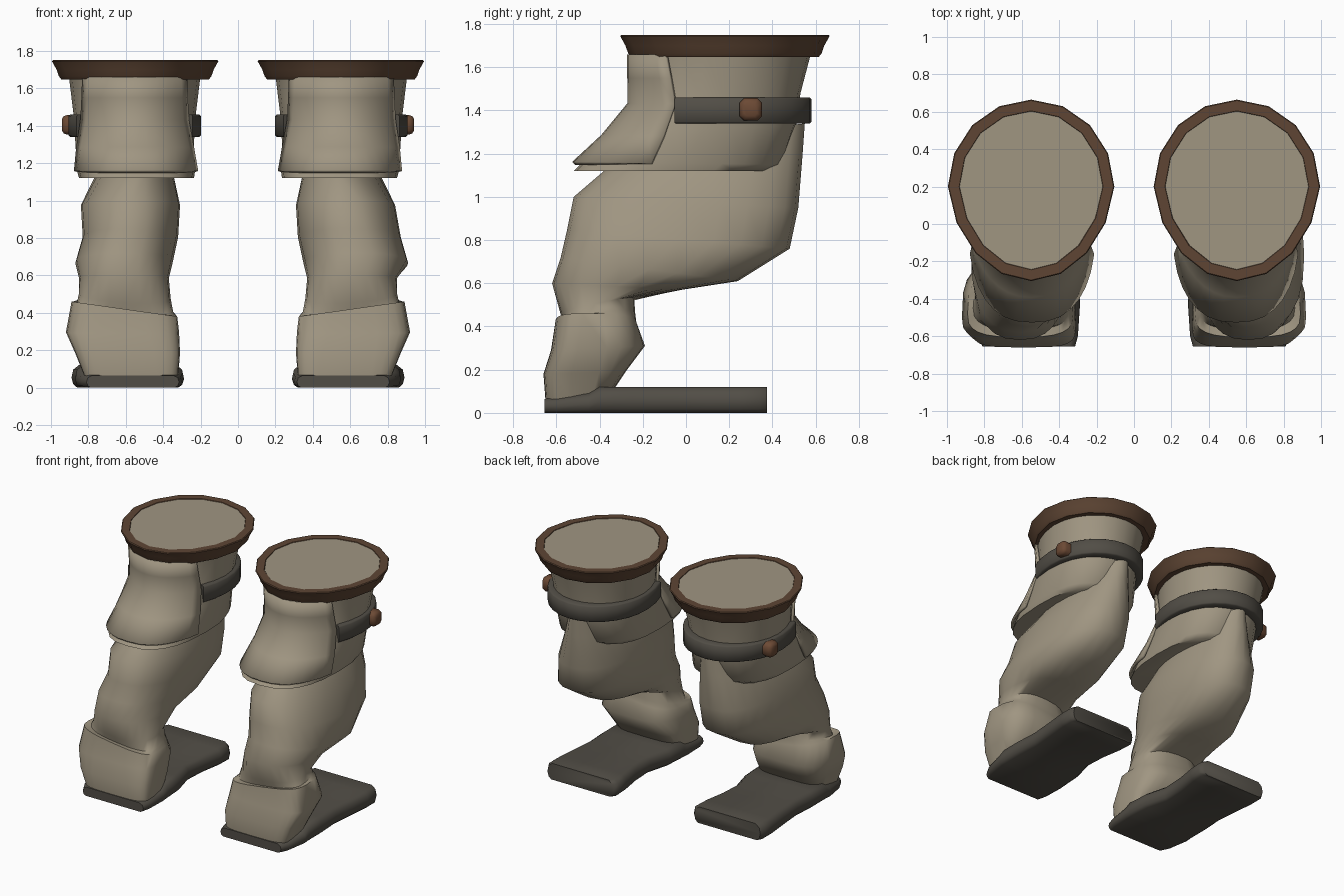
import bpy, bmesh, math

if "Cube" in bpy.data.objects:
    bpy.data.objects.remove(bpy.data.objects["Cube"])


def material(name, color):
    m = bpy.data.materials.new(name)
    m.diffuse_color = (*color, 1)
    m.use_nodes = True
    m.node_tree.nodes["Principled BSDF"].inputs["Base Color"].default_value = m.diffuse_color
    return m


CLOTH = material("beige_cloth", (0.35, 0.303, 0.222))
TRIM = material("dark_brown_trim", (0.112, 0.06, 0.034))
LEATHER = material("dark_grey_leather", (0.083, 0.075, 0.061))
STUD = material("brown_stud", (0.15, 0.068, 0.035))


def ring(x0, x1, yf, zf, yb, zb, yc=None, n=24, p=2.0, taper=0.0, arc=None,
         lift=0.0):
    """Egg-shaped section, tilted from the front point to the back point."""
    yc = (yf + yb) / 2 if yc is None else yc
    xc, hx = (x0 + x1) / 2, (x1 - x0) / 2
    a0, a1 = arc or (0, 360)
    count = n + 1 if arc else n
    pts = []
    for i in range(count):
        a = math.radians(a0 + (a1 - a0) * i / n)
        c, s = math.cos(a), math.sin(a)
        cx = math.copysign(abs(c) ** (2 / p), c)
        sy = math.copysign(abs(s) ** (2 / p), s)
        y = yc + sy * ((yb - yc) if s > 0 else (yc - yf))
        x = xc + hx * cx * (1 - taper * max(0, -s))
        z = zf + (zb - zf) * (y - yf) / (yb - yf) + lift * cx
        pts.append((x, y, z))
    return pts


def loft(name, side, rings, mat, around=True, loop=False, caps=True,
         thick=0, angle=35):
    """Skin a row of sections; side = 1 or -1 mirrors the part."""
    bm = bmesh.new()
    rows = [[bm.verts.new((side * x, y, z)) for x, y, z in r] for r in rings]
    n = len(rows[0])
    pairs = list(zip(rows, rows[1:])) + ([(rows[-1], rows[0])] if loop else [])
    for a, b in pairs:
        for i in range(n if around else n - 1):
            j = (i + 1) % n
            bm.faces.new((a[i], a[j], b[j], b[i]))
    if caps:
        bm.faces.new(rows[0])
        if len(rows) > 1:
            bm.faces.new(rows[-1])
    bmesh.ops.recalc_face_normals(bm, faces=bm.faces)
    if len(rows) == 1:
        bm.faces.ensure_lookup_table()
        bm.faces[0].normal_update()
        if bm.faces[0].normal.z < 0:
            bm.faces[0].normal_flip()
    me = bpy.data.meshes.new(name)
    bm.to_mesh(me)
    bm.free()
    me.materials.append(mat)
    ob = bpy.data.objects.new(name, me)
    bpy.context.collection.objects.link(ob)
    if thick:
        mod = ob.modifiers.new("thickness", "SOLIDIFY")
        mod.thickness, mod.offset = thick, 0
    bpy.ops.object.select_all(action="DESELECT")
    ob.select_set(True)
    bpy.context.view_layer.objects.active = ob
    bpy.ops.object.shade_smooth_by_angle(angle=math.radians(angle))
    return ob


# x0, x1, front y, front z, back y, back z, widest y, squareness, outer lift
LEG = [
    (.40, .68, -.28, 1.25, .55, 1.34, .13, 2.0, 0),
    (.35, .75, -.38, 1.12, .54, 1.20, .08, 2.0, 0),
    (.31, .84, -.52, 1.00, .52, .95, 0, 2.3, 0),
    (.32, .87, -.55, .85, .48, .76, -.04, 2.4, 0),
    (.35, .91, -.58, .72, .24, .61, -.17, 2.4, 0),
    (.37, .85, -.62, .60, -.02, .57, -.32, 2.4, 0),
    (.36, .85, -.58, .455, -.24, .53, -.42, 2.5, .015),
    (.345, .86, -.565, .41, -.235, .46, -.45, 2.8, .03),
    (.325, .89, -.605, .42, -.23, .42, -.48, 3.0, .04),
    (.315, .92, -.625, .29, -.19, .31, -.50, 3.2, 0),
    (.31, .87, -.66, .18, -.28, .19, -.53, 4.0, 0),
    (.32, .82, -.65, .05, -.36, .07, -.53, 4.5, 0),
]
# y, inner x, outer x, top z
SOLE = [
    (-.655, .315, .81, .065), (-.60, .30, .84, .07), (-.45, .29, .87, .09),
    (-.40, .29, .87, .12), (-.25, .30, .87, .12), (-.08, .345, .86, .12),
    (.10, .335, .875, .12), (.25, .31, .89, .12), (.34, .305, .89, .12),
    (.375, .33, .87, .12),
]
# x0, x1, front y, front z, back y, back z, centre y, squareness
CUFF = [
    (.20, .905, -.25, 1.67, .58, 1.67, .20, 2.0),
    (.225, .88, -.245, 1.45, .53, 1.48, .18, 2.0),
    (.235, .87, -.36, 1.30, .51, 1.33, .08, 2.3),
    (.23, .86, -.48, 1.16, .45, 1.15, 0, 2.7),
    (.235, .85, -.52, 1.12, .40, 1.12, -.03, 2.7),
]
# x0, x1, front y, z, centre y, arc start angle (edge of the flap)
FLAP = [
    (.19, .915, -.262, 1.66, .20, 219, 2.0),
    (.205, .90, -.262, 1.55, .19, 215, 2.0),
    (.215, .89, -.262, 1.43, .18, 211, 2.0),
    (.22, .88, -.385, 1.28, .07, 200, 2.2),
    (.215, .875, -.52, 1.155, -.04, 190, 2.5),
]
# band profile: outward offset, z
BAND = [(-.06, 1.34), (-.008, 1.34), (.002, 1.348), (.002, 1.452),
        (-.008, 1.46), (-.06, 1.46)]
# rim profile: outward offset, z
RIM = [(-.10, 1.65), (-.05, 1.648), (-.037, 1.665), (-.025, 1.70),
       (0, 1.745), (-.005, 1.75), (-.06, 1.75), (-.068, 1.735)]


def sole_section(y, x0, x1, top):
    e = min(.03, top * .35)
    return [(x0 + e, y, 0), (x1 - e, y, 0), (x1 - e * .3, y, top * .15),
            (x1, y, top * .45), (x1 - e * .3, y, top * .8),
            (x1 - e * 1.3, y, top), (x0 + e * 1.3, y, top),
            (x0 + e * .3, y, top * .8), (x0, y, top * .45),
            (x0 + e * .3, y, top * .15)]


for side, label in ((1, "right"), (-1, "left")):
    # trouser leg gathered into the boot shaft
    rings = []
    for k, (x0, x1, yf, zf, yb, zb, yc, p, lift) in enumerate(LEG):
        if side < 0 and k in (3, 4):
            x1 -= .04
        rings.append(ring(x0, x1, yf, zf, yb, zb, yc, p=p, lift=lift))
    loft(label + "_leg", side, rings, CLOTH, angle=62)

    # flat sole
    loft(label + "_sole", side, [sole_section(*s) for s in SOLE], LEATHER,
         angle=60)

    # flared cuff and its front flap
    loft(label + "_cuff", side,
         [ring(a, b, yf, zf, yb, zb, yc, p=p, taper=.05)
          for a, b, yf, zf, yb, zb, yc, p in CUFF], CLOTH, angle=60)
    loft(label + "_front_flap", side,
         [ring(x0, x1, yf, z, yc + .4, z, yc, p=p, taper=.05, n=14,
               arc=(a, 540 - a)) for x0, x1, yf, z, yc, a, p in FLAP],
         CLOTH, around=False, caps=False, thick=.02, angle=60)

    # strap around the back of the cuff
    strap = [ring(.20 - d, .905 + d, -.30 - d, z, .58 + d, z, .18, n=18,
                  arc=(-29, 209)) for d, z in BAND]
    loft(label + "_strap", side, [list(r) for r in zip(*strap)], LEATHER,
         angle=60)

    # rounded square stud on the outer side of the strap
    stud = []
    for x, r in ((.86, .05), (.915, .052), (.932, .046), (.942, .03)):
        stud.append([(x, .30 + r * u, 1.405 + r * v) for u, v in
                     ((1, .6), (.6, 1), (-.6, 1), (-1, .6),
                      (-1, -.6), (-.6, -1), (.6, -1), (1, -.6))])
    loft(label + "_stud", side, stud, STUD, angle=60)

    # flared rim and the closed top
    loft(label + "_rim", side,
         [ring(.11 - d - .005, .995 + d, -.305 - d, z, .665 + d, z, .20,
               n=16, taper=.08) for d, z in RIM],
         TRIM, caps=False, loop=True)
    loft(label + "_top", side,
         [ring(.165, .94, -.245, 1.746, .605, 1.746, .20, n=16, taper=.1)],
         CLOTH)
